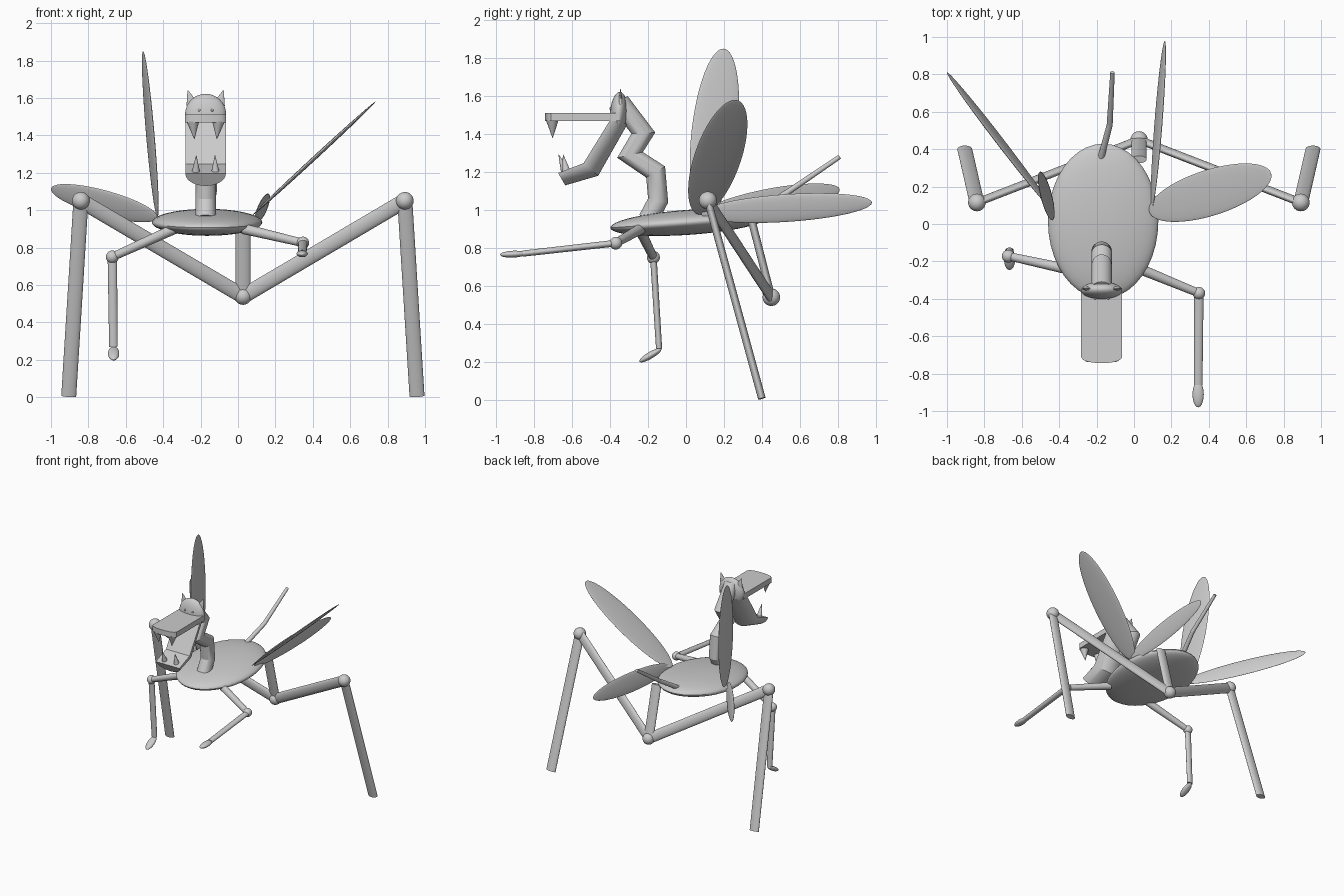
import bpy, bmesh, math
from mathutils import Vector, Matrix

if "Cube" in bpy.data.objects:
    bpy.data.objects.remove(bpy.data.objects["Cube"])


def finish(name, bm, mat=None, angle=35):
    if mat:
        bm.transform(mat)
    bmesh.ops.recalc_face_normals(bm, faces=bm.faces)
    me = bpy.data.meshes.new(name)
    bm.to_mesh(me)
    bm.free()
    ob = bpy.data.objects.new(name, me)
    bpy.context.collection.objects.link(ob)
    bpy.ops.object.select_all(action='DESELECT')
    ob.select_set(True)
    bpy.context.view_layer.objects.active = ob
    bpy.ops.object.shade_smooth_by_angle(angle=math.radians(angle))
    return ob


def frame(a, b, thin):
    """Matrix centred between a and b, z along a-b, y along the thin direction."""
    a, b, y = Vector(a), Vector(b), Vector(thin)
    z = (b - a).normalized()
    y = (y - z * y.dot(z)).normalized()
    m = Matrix((y.cross(z), y, z)).transposed().to_4x4()
    m.translation = (a + b) / 2
    return m, (b - a).length


def limb(name, a, b, r1, r2, thin=(0, 1, 0), flat=1.0):
    m, length = frame(a, b, thin)
    bm = bmesh.new()
    bmesh.ops.create_cone(bm, cap_ends=True, segments=32, radius1=r1, radius2=r2, depth=length)
    return finish(name, bm, m @ Matrix.Diagonal((1, flat, 1, 1)))


def ellipsoid(name, mat, radii):
    bm = bmesh.new()
    bmesh.ops.create_uvsphere(bm, u_segments=40, v_segments=24, radius=1)
    return finish(name, bm, mat @ Matrix.Diagonal((*radii, 1)))


def ball(name, c, r):
    return ellipsoid(name, Matrix.Translation(c), (r, r, r))


def blade(name, a, b, width, thick, thin):
    m, length = frame(a, b, thin)
    return ellipsoid(name, m, (width / 2, thick / 2, length / 2))


def loft(name, rings, angle=35):
    bm = bmesh.new()
    vs = [[bm.verts.new(p) for p in r] for r in rings]
    n = len(vs[0])
    for r, s in zip(vs, vs[1:]):
        for i in range(n):
            bm.faces.new((r[i], r[(i + 1) % n], s[(i + 1) % n], s[i]))
    bm.faces.new(vs[0])
    bm.faces.new(vs[-1])
    return finish(name, bm, angle=angle)


HX = -0.173  # centre line of head and neck

# Flat oval body, nose slightly down
ellipsoid("body", Matrix.Translation((-0.165, 0.015, 0.935)) @ Matrix.Rotation(math.radians(4), 4, 'X'),
          (0.295, 0.415, 0.066))

# Zigzag neck with mitred joints
path = [Vector(p) for p in ((-0.20, 0.95), (-0.147, 1.05), (-0.16, 1.20),
                            (-0.295, 1.29), (-0.225, 1.405), (-0.35, 1.57))]
rings = []
for i, p in enumerate(path):
    d0 = (p - path[max(i - 1, 0)]).normalized()
    d1 = (path[min(i + 1, len(path) - 1)] - p).normalized()
    d0, d1 = (d0 if i else d1), (d1 if i < len(path) - 1 else d0)
    t = (d0 + d1).normalized()
    r = 0.052 / max(t.dot(d1), 0.75)
    side = Vector((-t.y, t.x)) * r
    rings.append([(HX + 0.055 * math.cos(a), p.x + side.x * math.sin(a), p.y + side.y * math.sin(a))
                  for a in (k * math.tau / 32 for k in range(32))])
loft("neck", rings, 25)

# Skull and ears
ellipsoid("skull", Matrix.Translation((HX, -0.355, 1.51)) @ Matrix.Rotation(math.radians(-4), 4, 'X'),
          (0.11, 0.046, 0.112))
for s, side in ((-1, "left"), (1, "right")):
    limb(side + "_ear", (HX + s * 0.072, -0.345, 1.565), (HX + s * 0.095, -0.345, 1.64), 0.032, 0.002, flat=0.4)
    ball(side + "_eye", (HX + s * 0.035, -0.397, 1.535), 0.007)

# Flat upper jaw with curved front edge
plan = [(HX + 0.11, -0.35), (HX - 0.11, -0.35)]
plan += [(HX + 0.11 * u, -0.712 - 0.032 * math.sqrt(max(0, 1 - u * u))) for u in (k / 10 for k in range(-10, 11))]
loft("upper_jaw", [[(x, y, z) for x, y in plan] for z in (1.468, 1.512)])

# Bent lower jaw, flat inside and round underneath
stations = (((-0.39, 1.49), (-0.31, 1.45)), ((-0.54, 1.247), (-0.463, 1.18)), ((-0.674, 1.195), (-0.637, 1.13)))
rings = []
for t, b in stations:
    ring = []
    for k in range(25):
        a = math.pi * k / 24
        s = math.sin(a)
        ring.append((HX + 0.108 * math.cos(a), t[0] + (b[0] - t[0]) * s, t[1] + (b[1] - t[1]) * s))
    rings.append(ring)
loft("lower_jaw", rings, 30)

# Fangs
for s, side in ((-1, "left"), (1, "right")):
    limb(side + "_upper_fang", (HX + s * 0.068, -0.705, 1.475), (HX + s * 0.06, -0.703, 1.38), 0.034, 0.001)
    limb(side + "_lower_fang", (HX + s * 0.053, -0.625, 1.17), (HX + s * 0.05, -0.66 + s * 0.012, 1.293), 0.03, 0.001)

# Wings
blade("left_front_wing", (-0.43, 0.10, 0.96), (-0.508, 0.20, 1.85), 0.245, 0.024, (1, 0.15, 0))
blade("right_front_wing", (0.08, 0.07, 0.975), (0.735, 0.265, 1.58), 0.25, 0.022, (-0.68, 0, 0.735))
blade("left_rear_wing", (-0.43, 0.07, 0.965), (-1.0, 0.81, 1.11), 0.15, 0.024, (0.8, 0.6, 0.25))
blade("right_rear_wing", (0.095, 0.08, 0.98), (0.165, 0.98, 1.04), 0.15, 0.022, (1, 0, -0.25))

# Tail
limb("tail_base", (-0.18, 0.34, 0.97), (-0.13, 0.53, 1.09), 0.018, 0.016)
limb("tail_tip", (-0.13, 0.53, 1.09), (-0.115, 0.81, 1.28), 0.016, 0.012)
ball("tail_joint", (-0.13, 0.53, 1.09), 0.016)

# Hind legs share one hip stem
hip = (0.027, 0.45, 0.54)
limb("hip_stem", (0.027, 0.345, 0.95), hip, 0.041, 0.041, flat=0.5)
ball("hip_joint", hip, 0.046)
for side, knee, foot in (("left", (-0.84, 0.115, 1.05), (-0.905, 0.40, 0.006)),
                         ("right", (0.892, 0.115, 1.05), (0.957, 0.40, 0.006))):
    limb(side + "_thigh", hip, knee, 0.041, 0.041, flat=0.5)
    ball(side + "_knee", knee, 0.047)
    limb(side + "_shin", knee, foot, 0.04, 0.04, flat=0.5)

# Thin front arms with oval hands
arms = (("left", (-0.34, -0.245, 0.90), (-0.672, -0.172, 0.75), (-0.666, -0.142, 0.27),
         (-0.665, -0.245, 0.20), (-0.665, -0.13, 0.268), (0, 1, 0), (0, 0.5, -0.85), 0.038),
        ("right", (0.03, -0.24, 0.90), (0.347, -0.37, 0.825), (0.343, -0.86, 0.77),
         (0.343, -0.98, 0.764), (0.343, -0.842, 0.77), (0, 0, 1), (0, 0, 1), 0.037))
for side, sh, el, wr, h0, h1, thin, hthin, r in arms:
    limb(side + "_upper_arm", sh, el, 0.028, 0.022)
    ball(side + "_elbow", el, r * 0.9)
    limb(side + "_forearm", el, wr, 0.025, 0.023, thin, 0.7)
    blade(side + "_hand", h0, h1, 0.06, 0.036, hthin)
